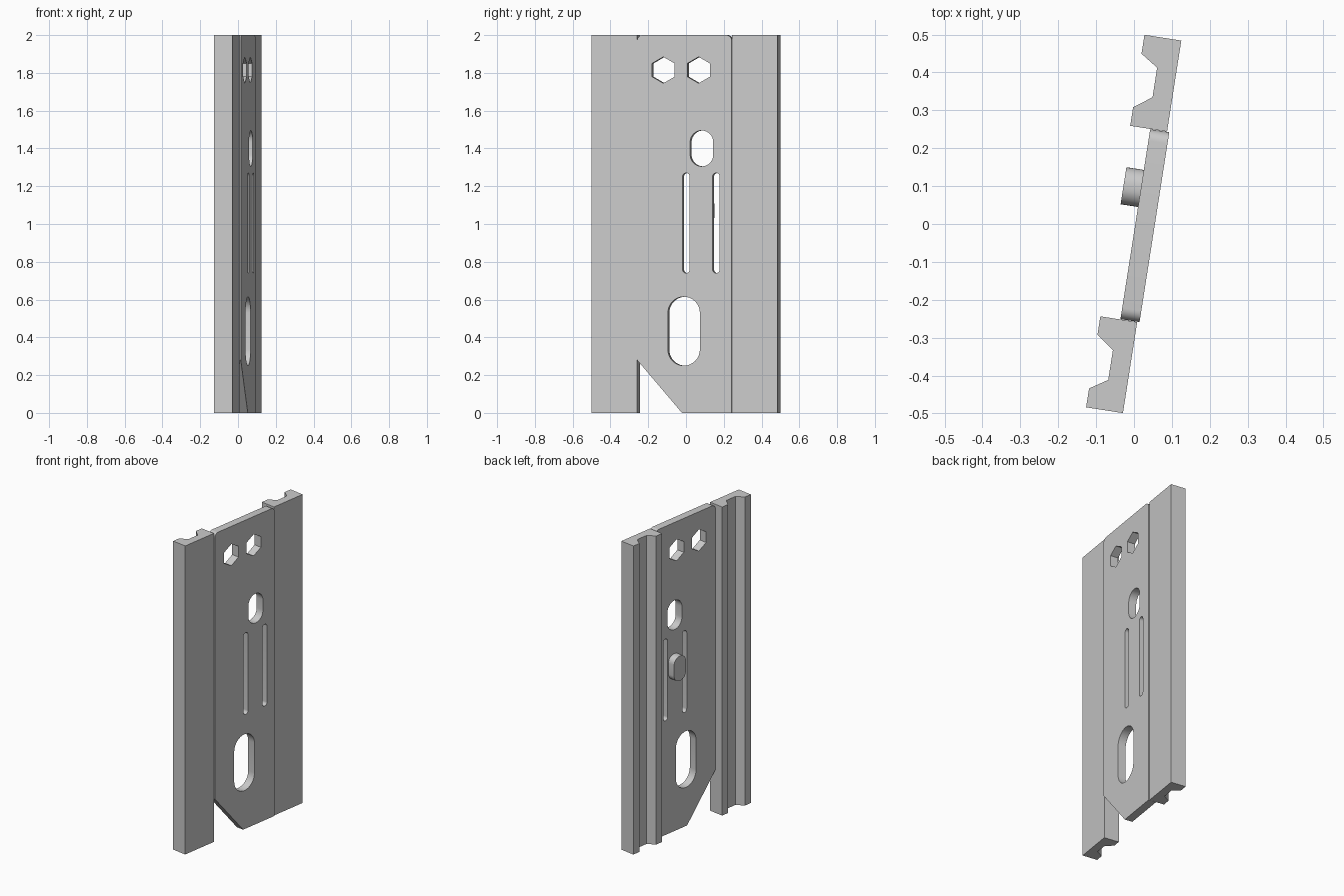
import bpy, bmesh, math
from mathutils import Matrix, Vector

if "Cube" in bpy.data.objects:
    bpy.data.objects.remove(bpy.data.objects["Cube"])

grey = bpy.data.materials.new("plain grey")
grey.diffuse_color = (0.6, 0.6, 0.6, 1)
grey.use_nodes = True
grey.node_tree.nodes["Principled BSDF"].inputs["Base Color"].default_value = grey.diffuse_color

# Panel frame: along = width of the panel, back = its ribbed side
angle = math.atan2(0.988, 0.1548)
along = Vector((math.cos(angle), math.sin(angle), 0))
back = Vector((-along.y, along.x, 0))
up = Vector((0, 0, 1))


def prism(name, outlines, axes, start, depth):
    """Fill 2D outlines (inner ones become holes), extrude from start by depth."""
    curve = bpy.data.curves.new(name, 'CURVE')
    curve.dimensions = '2D'
    curve.fill_mode = 'BOTH'
    curve.extrude = depth / 2
    for pts in outlines:
        s = curve.splines.new('POLY')
        s.points.add(len(pts) - 1)
        for p, (x, y) in zip(s.points, pts):
            p.co = (x, y, 0, 1)
        s.use_cyclic_u = True
    obj = bpy.data.objects.new(name, curve)
    bpy.context.collection.objects.link(obj)
    bpy.ops.object.select_all(action='DESELECT')
    obj.select_set(True)
    bpy.context.view_layer.objects.active = obj
    bpy.ops.object.convert(target='MESH')
    obj = bpy.context.view_layer.objects.active
    mesh = obj.data
    m = Matrix(axes).transposed().to_4x4()
    mesh.transform(m @ Matrix.Translation((0, 0, start + depth / 2)))
    bm = bmesh.new()
    bm.from_mesh(mesh)
    bmesh.ops.remove_doubles(bm, verts=bm.verts, dist=1e-5)
    bmesh.ops.recalc_face_normals(bm, faces=bm.faces)
    bm.to_mesh(mesh)
    bm.free()
    mesh.materials.clear()
    mesh.materials.append(grey)
    bpy.ops.object.shade_smooth_by_angle(angle=math.radians(30))
    return obj


def arc(cx, cy, r, a0, a1, n=8):
    return [(cx + r * math.cos(math.radians(a0 + (a1 - a0) * i / n)),
             cy + r * math.sin(math.radians(a0 + (a1 - a0) * i / n))) for i in range(n + 1)]


def slot(cx, z0, z1, width):
    r = width / 2
    return arc(cx, z1 - r, r, 0, 180, 16) + arc(cx, z0 + r, r, 180, 360, 16)


def hexagon(cx, cz, r):
    return arc(cx, cz, r, 30, 330, 5)


# Grooved side rails, mirrored across the panel
rail = [(0.2545, -0.0484), (0.4975, -0.0484), (0.4975, 0.05), (0.447, 0.05),
        (0.417, 0.0035), (0.338, 0.0035), (0.304, 0.05), (0.2545, 0.05)]
for name, side in (("rear_rail", 1), ("front_rail", -1)):
    prism(name, [[(side * u, v) for u, v in rail]], (along, back, up), 0, 2)

# Centre plate with rounded top corners, one cut bottom corner and openings
w, r = 0.2535, 0.03
plate = ([(-w, 0.28), (-0.013, 0), (w, 0)]
         + arc(w - r, 2 - r, r, 0, 90) + arc(r - w, 2 - r, r, 90, 180))
openings = [hexagon(-0.113, 1.815, 0.07), hexagon(0.076, 1.815, 0.07),
            slot(0.0925, 1.305, 1.495, 0.124),
            slot(0.009, 0.74, 1.27, 0.038), slot(0.170, 0.74, 1.27, 0.038),
            slot(-0.003, 0.25, 0.615, 0.172)]
prism("centre_plate", [plate] + openings, (along, up, -back), 0.0035, 0.051)

# Rounded stud on the back of the plate
u0, u1, z0, z1, c = 0.046, 0.145, 0.99, 1.15, 0.045
stud = (arc(u1 - c, z1 - c, c, 0, 90) + arc(u0 + c, z1 - c, c, 90, 180)
        + arc(u0 + c, z0 + c, c, 180, 270) + arc(u1 - c, z0 + c, c, 270, 360))
prism("back_stud", [stud], (along, up, -back), -0.043, 0.047)
